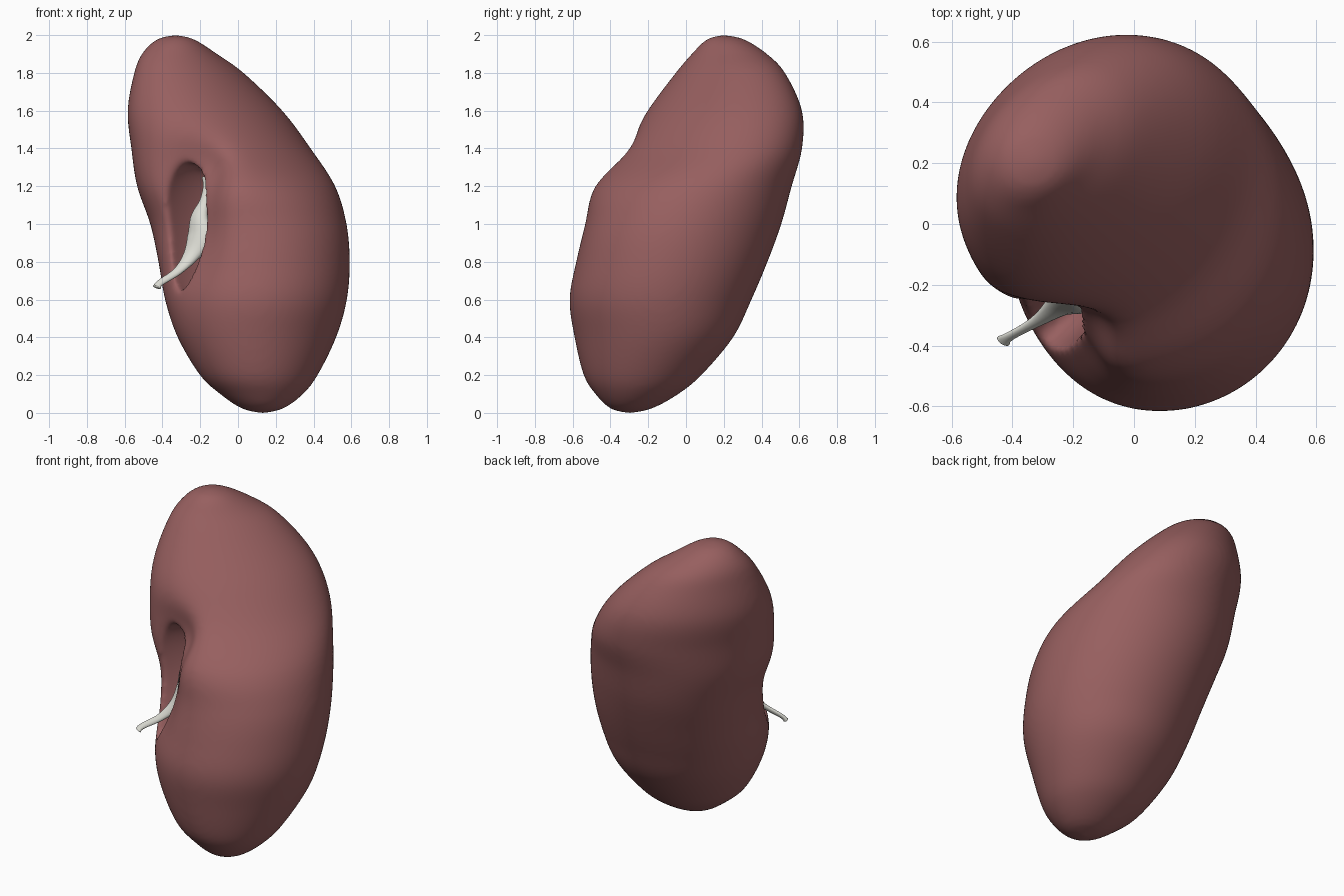
import bpy, bmesh, math
from mathutils import Vector, Matrix

if "Cube" in bpy.data.objects:
    bpy.data.objects.remove(bpy.data.objects["Cube"])


def material(name, rgb):
    m = bpy.data.materials.new(name)
    m.diffuse_color = (*rgb, 1)
    m.use_nodes = True
    m.node_tree.nodes["Principled BSDF"].inputs["Base Color"].default_value = m.diffuse_color
    return m


def catmull(rows, steps):
    """Smooth interpolation through rows of numbers."""
    out = []
    for i in range(len(rows) - 1):
        a, b = rows[max(i - 1, 0)], rows[i]
        c, d = rows[i + 1], rows[min(i + 2, len(rows) - 1)]
        for s in range(steps):
            t = s / steps
            out.append([0.5 * (2 * q + (r - p) * t + (2 * p - 5 * q + 4 * r - w) * t * t
                               + (3 * q - p - 3 * r + w) * t ** 3)
                        for p, q, r, w in zip(a, b, c, d)])
    return out + [list(rows[-1])]


def loft(name, rings, mat):
    """Skin closed rings of points, capping both ends."""
    bm = bmesh.new()
    loops = [[bm.verts.new(p) for p in ring] for ring in rings]
    n = len(loops[0])
    for a, b in zip(loops, loops[1:]):
        for i in range(n):
            bm.faces.new((a[i], a[(i + 1) % n], b[(i + 1) % n], b[i]))
    bm.faces.new(loops[0][::-1])
    bm.faces.new(loops[-1])
    bmesh.ops.recalc_face_normals(bm, faces=bm.faces)
    me = bpy.data.meshes.new(name)
    bm.to_mesh(me)
    bm.free()
    me.shade_smooth()
    ob = bpy.data.objects.new(name, me)
    bpy.context.collection.objects.link(ob)
    if mat:
        me.materials.append(mat)
    return ob


def tube(points, sides=16, flat=1.0):
    """Rings around a path of (x, y, z, radius); flat squeezes the depth."""
    path = catmull(points, 5)
    rings = []
    for i, (x, y, z, r) in enumerate(path):
        d = Vector(path[min(i + 1, len(path) - 1)][:3]) - Vector(path[max(i - 1, 0)][:3])
        d.normalize()
        depth = Vector((-0.5, -0.85, 0))
        side = d.cross(depth).normalized()
        depth = side.cross(d)
        rings.append([Vector((x, y, z)) + r * (math.cos(t) * side + flat * math.sin(t) * depth)
                      for t in (2 * math.pi * k / sides for k in range(sides))])
    return rings


flesh = material("flesh", (0.31, 0.115, 0.115))
pale = material("pale", (0.72, 0.72, 0.66))

# Kidney body: z, centre x, centre y, radius, stretch along the hilum direction
sections = [
    (0.0, 0.13, -0.30, 0.02, 1.0), (0.025, 0.13, -0.29, 0.115, 1.0),
    (0.1, 0.125, -0.26, 0.22, 1.02), (0.2, 0.11, -0.23, 0.312, 1.03),
    (0.4, 0.10, -0.17, 0.42, 1.03), (0.6, 0.095, -0.135, 0.482, 1.01),
    (0.8, 0.085, -0.075, 0.507, 0.99), (1.0, 0.055, -0.015, 0.52, 0.98),
    (1.2, -0.01, 0.035, 0.525, 1.02), (1.4, -0.09, 0.14, 0.475, 1.10),
    (1.6, -0.175, 0.205, 0.41, 1.13), (1.8, -0.26, 0.235, 0.29, 1.15),
    (1.9, -0.31, 0.23, 0.2, 1.12), (1.975, -0.33, 0.21, 0.105, 1.05), (2.0, -0.33, 0.20, 0.02, 1.0)]
u_dir = Vector((1, 1, 0)).normalized()
p_dir = Vector((1, -1, 0)).normalized()
inward = Vector((0.72, 0.69, 0))
rings = []
for z, cx, cy, r, k in catmull(sections, 5):
    ring = []
    for j in range(72):
        t = 2 * math.pi * j / 72
        p = (Vector((cx, cy, z)) + u_dir * (r * k * math.cos(t))
             - p_dir * (r * math.sqrt(2 - k * k) * math.sin(t)))
        # Dent around the hilum: shallow below, deep in front of the upper lobe
        f = min(max((z - 0.75) / 0.55, -1), 2)
        c = Vector((-0.25 - 0.01 * f, -0.42 + 0.07 * f, z))
        depth = (0.09 * math.exp(-((z - 0.97) / 0.25) ** 2)
                 + 0.17 * math.exp(-((z - 1.26) / 0.17) ** 2))
        ring.append(p + inward * depth * math.exp(-((p - c).length / 0.18) ** 2))
    rings.append(ring)
kidney = loft("kidney", rings, flesh)

# Hilum cavity cutter
bm = bmesh.new()
long_axis = Vector((0.02, 0.11, 0.55)).normalized()
across = long_axis.cross(inward).normalized()
out = across.cross(long_axis)
rot = Matrix((out, across, long_axis)).transposed().to_4x4()
bmesh.ops.create_uvsphere(
    bm, u_segments=32, v_segments=20, radius=1,
    matrix=Matrix.Translation((-0.24, -0.27, 0.98)) @ rot @ Matrix.Diagonal((0.32, 0.11, 0.35, 1)))
me = bpy.data.meshes.new("hilum_cutter")
bm.to_mesh(me)
bm.free()
cutter = bpy.data.objects.new("hilum_cutter", me)
bpy.context.collection.objects.link(cutter)
cutter.hide_render = True
cutter.hide_set(True)

cut = kidney.modifiers.new("hilum", 'BOOLEAN')
cut.object = cutter
cut.operation = 'DIFFERENCE'
rm = kidney.modifiers.new("remesh", 'REMESH')
rm.mode = 'VOXEL'
rm.voxel_size = 0.016
rm.use_smooth_shade = True
sm = kidney.modifiers.new("soften", 'SMOOTH')
sm.factor = 0.5
sm.iterations = 14

# Ureter widening into the renal pelvis, then narrowing to an upper branch
loft("ureter", tube([
    (-0.43, -0.385, 0.665, 0.024), (-0.41, -0.37, 0.69, 0.019), (-0.32, -0.32, 0.75, 0.024),
    (-0.25, -0.27, 0.83, 0.045), (-0.20, -0.24, 0.93, 0.075), (-0.205, -0.23, 1.03, 0.052),
    (-0.18, -0.22, 1.12, 0.026), (-0.165, -0.21, 1.2, 0.022), (-0.165, -0.2, 1.25, 0.03)],
    flat=0.6), pale)

# Side branches running into the body
for name, end in (("middle_branch", (-0.06, -0.12, 0.95)), ("lower_branch", (-0.12, -0.13, 0.8))):
    mid = [(a + b) / 2 for a, b in zip((-0.2, -0.22, 0.93), end)]
    loft(name, tube([(-0.2, -0.22, 0.93, 0.045), (*mid, 0.035), (*end, 0.03)], sides=12), pale)
